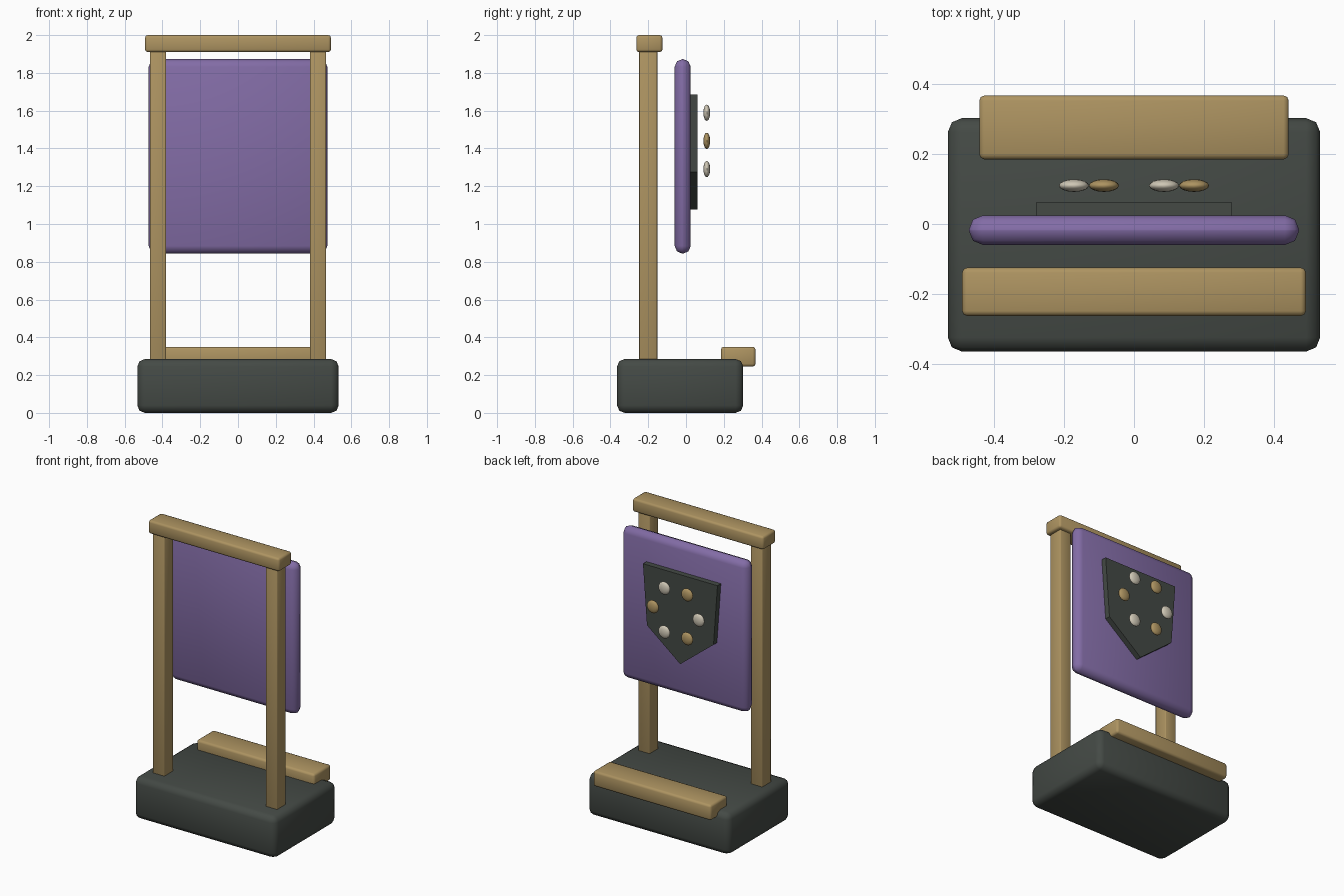
import bpy, bmesh, math

cube = bpy.data.objects.get("Cube")
if cube:
    bpy.data.objects.remove(cube, do_unlink=True)


def material(name, rgb):
    m = bpy.data.materials.new(name)
    m.use_nodes = True
    m.diffuse_color = (*rgb, 1)
    m.node_tree.nodes["Principled BSDF"].inputs["Base Color"].default_value = (*rgb, 1)
    return m


stone = material("dark stone", (0.058, 0.068, 0.060))
wood = material("light wood", (0.42, 0.295, 0.12))
cloth = material("purple cloth", (0.225, 0.15, 0.38))
cream = material("cream", (0.62, 0.57, 0.46))


def finish(obj, mat, smooth=True):
    obj.data.materials.append(mat)
    if smooth:
        bpy.ops.object.select_all(action="DESELECT")
        obj.select_set(True)
        bpy.context.view_layer.objects.active = obj
        bpy.ops.object.shade_smooth_by_angle(angle=math.radians(50))
    return obj


def mesh_object(name, bm):
    mesh = bpy.data.meshes.new(name)
    bm.to_mesh(mesh)
    bm.free()
    obj = bpy.data.objects.new(name, mesh)
    bpy.context.collection.objects.link(obj)
    return obj


def block(name, x, y, z, bevel, mat):
    """Rounded box from (min, max) ranges along each axis."""
    bm = bmesh.new()
    bmesh.ops.create_cube(bm, size=1)
    for v in bm.verts:
        v.co = [r[0] if c < 0 else r[1] for c, r in zip(v.co, (x, y, z))]
    bmesh.ops.bevel(bm, geom=bm.edges[:], offset=bevel, segments=2,
                    profile=0.5, affect="EDGES")
    return finish(mesh_object(name, bm), mat)


# Plinth and step
block("base", (-0.533, 0.533), (-0.365, 0.303), (0, 0.285), 0.04, stone)
block("step", (-0.443, 0.443), (0.185, 0.368), (0.245, 0.35), 0.015, wood)

# Frame
for side, s in (("left", 1), ("right", -1)):
    block(side + "_post", sorted((s * 0.38, s * 0.467)), (-0.248, -0.152),
          (0.26, 1.93), 0.006, wood)
block("top_beam", (-0.492, 0.492), (-0.263, -0.125), (1.91, 2.0), 0.014, wood)

# Hanging panel
block("banner", (-0.473, 0.473), (-0.06, 0.025), (0.843, 1.873), 0.041, cloth)

# Shield plate on the back of the panel
bm = bmesh.new()
outline = [(-0.28, 1.685), (0.28, 1.685), (0.25, 1.275), (0, 1.077), (-0.25, 1.275)]
face = bm.faces.new([bm.verts.new((x, 0.02, z)) for x, z in outline])
ext = bmesh.ops.extrude_face_region(bm, geom=[face])
for v in ext["geom"]:
    if isinstance(v, bmesh.types.BMVert):
        v.co.y = 0.062
bmesh.ops.recalc_face_normals(bm, faces=bm.faces[:])
finish(mesh_object("shield", bm), stone, smooth=False)

# Ring of studs in alternating colours
for i in range(6):
    a = math.radians(60 * i)
    bm = bmesh.new()
    bmesh.ops.create_uvsphere(bm, u_segments=16, v_segments=10, radius=0.043)
    bmesh.ops.scale(bm, vec=(1, 0.42, 1), verts=bm.verts[:])
    stud = mesh_object("stud_%d" % (i + 1), bm)
    stud.location = (0.172 * math.cos(a), 0.11, 1.44 + 0.172 * math.sin(a))
    finish(stud, cream if i % 2 else wood)
